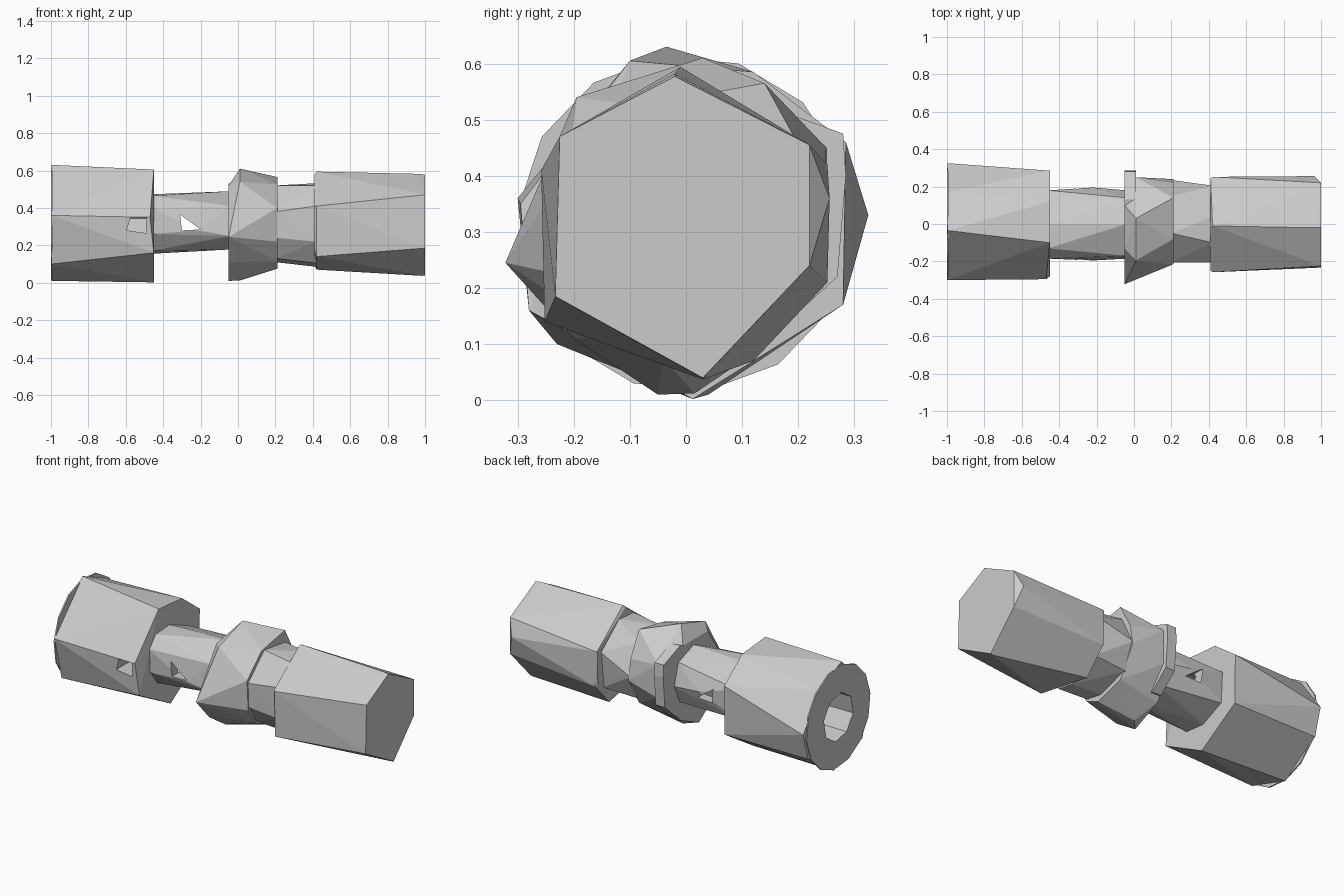
import bpy, bmesh, math

CZ = 0.315  # height of the long axis


def gon(n, r, turn=0.0):
    """Regular cross-section as (y, z) points around the axis."""
    return [(r * math.cos(turn + 2 * math.pi * i / n),
             CZ + r * math.sin(turn + 2 * math.pi * i / n)) for i in range(n)]


def finish(bm, name):
    bmesh.ops.recalc_face_normals(bm, faces=bm.faces[:])
    me = bpy.data.meshes.new(name)
    bm.to_mesh(me)
    bm.free()
    ob = bpy.data.objects.new(name, me)
    bpy.context.collection.objects.link(ob)
    return ob


def hull(name, rings):
    """Faceted solid stretched over cross-sections (x, [(y, z), ...])."""
    bm = bmesh.new()
    for x, ring in rings:
        for y, z in ring:
            bm.verts.new((x, y, z))
    res = bmesh.ops.convex_hull(bm, input=bm.verts[:])
    junk = {g for g in res["geom_interior"] + res["geom_unused"]
            if isinstance(g, bmesh.types.BMVert)}
    bmesh.ops.delete(bm, geom=list(junk), context='VERTS')
    return finish(bm, name)


def opening(name, pts, y0, y1):
    """Prism cutter with an (x, z) outline running along y."""
    bm = bmesh.new()
    f = bm.faces.new([bm.verts.new((x, y0, z)) for x, z in pts])
    ext = bmesh.ops.extrude_face_region(bm, geom=[f])
    for v in ext["geom"]:
        if isinstance(v, bmesh.types.BMVert):
            v.co.y = y1
    return finish(bm, name)


def cut(ob, *cutters):
    for c in cutters:
        c.hide_render = True
        c.hide_set(True)
        m = ob.modifiers.new("cut", 'BOOLEAN')
        m.operation = 'DIFFERENCE'
        m.solver = 'EXACT'
        m.object = c


# Left drum with a round end plate
drum = hull("drum", [
    (-0.996, [(-0.035, 0.63), (-0.3, 0.36), (-0.23, 0.10), (0.04, 0.01),
              (0.28, 0.17), (0.325, 0.33), (0.17, 0.54)]),
    (-0.47, [(-0.295, 0.35)]),
    (-0.45, [(-0.1, 0.605), (-0.28, 0.16), (0.012, 0.002),
             (0.28, 0.17), (0.285, 0.46), (0.12, 0.585)])])
plate = hull("end_plate", [(-1.0, gon(14, 0.3, 0.355)),
                           (-0.992, gon(14, 0.3, 0.355))])

# Neck between drum and collar
neck = hull("neck", [
    (-0.46, [(-0.185, 0.40), (-0.18, 0.26), (-0.11, 0.17), (0.02, 0.155),
             (0.17, 0.22), (0.18, 0.40), (0.0, 0.473), (-0.13, 0.465)]),
    (-0.22, [(-0.195, 0.28), (0.195, 0.33)]),
    (-0.04, [(-0.17, 0.41), (-0.185, 0.25), (-0.04, 0.178), (0.13, 0.2),
             (0.18, 0.31), (0.14, 0.44), (0.0, 0.489)])])

# Flared collar with a thin rim on its far side
hull("collar", [
    (-0.05, [(-0.322, 0.245), (-0.05, 0.01), (-0.2, 0.11), (0.13, 0.09),
             (0.24, 0.25), (0.22, 0.42), (0.1, 0.52), (-0.13, 0.52)]),
    (0.01, [(0.03, 0.61), (-0.195, 0.54), (0.25, 0.45), (0.015, 0.012),
            (0.25, 0.25)]),
    (0.21, [(0.14, 0.565), (-0.08, 0.525), (-0.215, 0.40), (-0.205, 0.22),
            (-0.13, 0.115), (-0.04, 0.075), (0.14, 0.13), (0.24, 0.3),
            (0.22, 0.42)])])
hull("rim", [(x, [(0.285, 0.40), (0.28, 0.475), (0.13, 0.53),
                  (0.0, 0.5), (0.0, 0.12), (0.16, 0.12), (0.27, 0.22)])
             for x in (-0.05, 0.01)])

# Spacer between collar and grip
hull("spacer", [
    (0.20, [(-0.205, 0.38), (-0.2, 0.24), (-0.13, 0.13), (-0.02, 0.11),
            (0.17, 0.17), (0.235, 0.32), (0.15, 0.49), (-0.05, 0.52)]),
    (0.42, [(-0.205, 0.41), (-0.2, 0.22), (-0.11, 0.105), (0.0, 0.085),
            (0.18, 0.18), (0.205, 0.4), (0.04, 0.532), (-0.1, 0.52)])])

# Right grip: hexagonal block
hull("grip", [
    (0.41, [(-0.25, 0.41), (-0.24, 0.17), (0.1, 0.09), (0.24, 0.22),
            (0.245, 0.42), (-0.02, 0.58)]),
    (0.42, [(-0.258, 0.41), (-0.252, 0.14), (0.12, 0.07), (0.252, 0.21),
            (0.252, 0.42), (-0.01, 0.594)]),
    (0.965, [(-0.02, 0.582), (0.256, 0.36)]),
    (0.985, [(0.03, 0.037)]),
    (1.0, [(0.22, 0.455), (0.22, 0.24), (-0.233, 0.185),
           (-0.225, 0.47), (0.03, 0.04), (-0.02, 0.577)])])

# Hollow bore, front window in the drum, slot through the neck
bore = hull("bore_cutter", [(-1.1, gon(8, 0.14, 0.2)),
                            (-0.17, gon(8, 0.135, 0.2))])
window = opening("window_cutter", [(-0.595, 0.28), (-0.49, 0.265),
                                   (-0.49, 0.35), (-0.575, 0.35)], -0.5, 0.0)
slot = opening("slot_cutter", [(-0.31, 0.365), (-0.30, 0.28),
                               (-0.20, 0.285)], -0.5, 0.5)
cut(drum, bore, window)
cut(plate, bore)
cut(neck, bore, slot)
